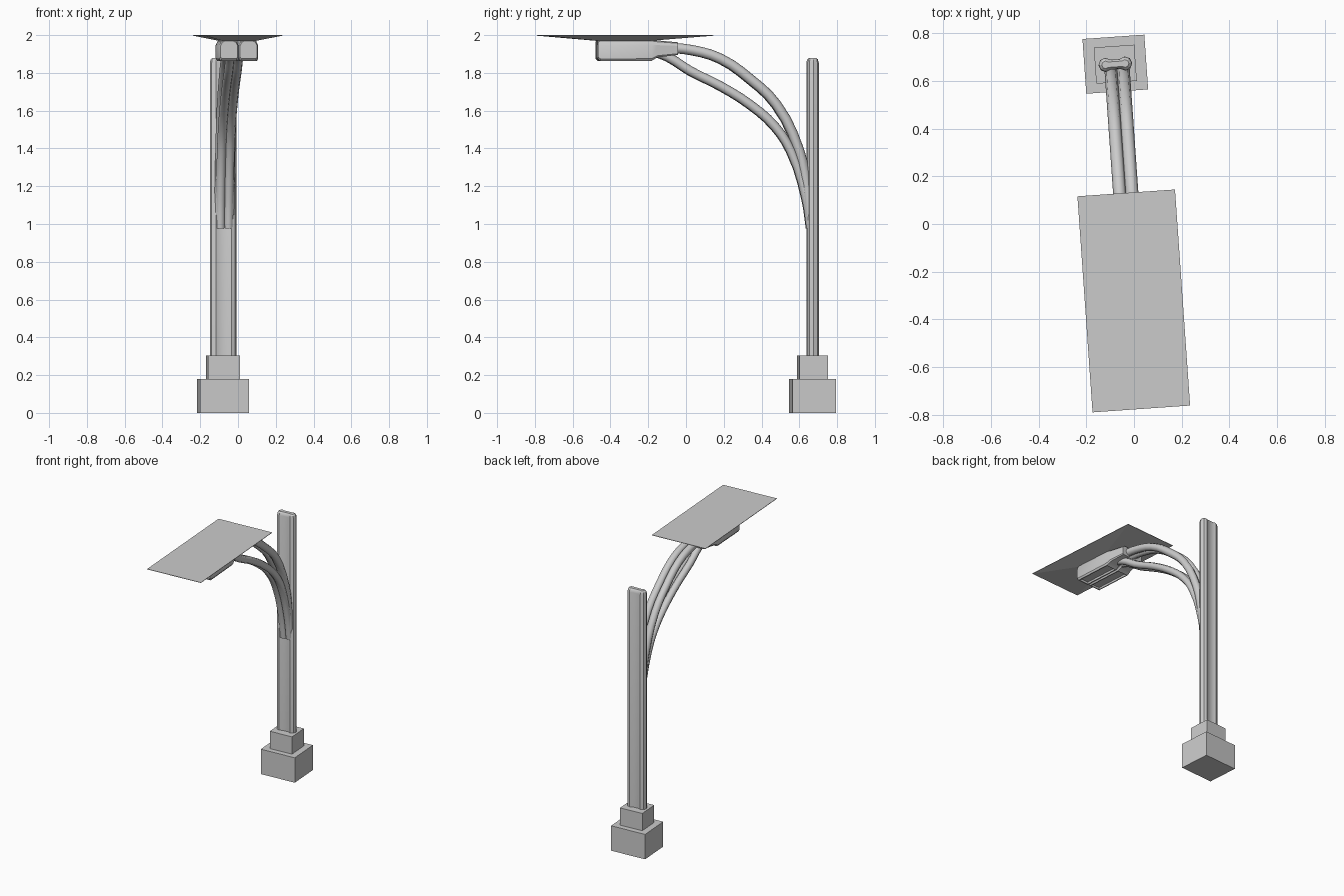
import bpy, bmesh, math
from mathutils import Matrix, Vector

if "Cube" in bpy.data.objects:
    bpy.data.objects.remove(bpy.data.objects["Cube"])

# whole lamp is turned slightly around z, panel centre is the local origin
PLACE = Matrix.Translation((-0.001, -0.3225, 0)) @ Matrix.Rotation(math.radians(4), 4, 'Z')
POLE = Vector((-0.008, 0.9955, 0))


def finish(name, bm, smooth=None):
    bmesh.ops.recalc_face_normals(bm, faces=bm.faces)
    bm.transform(PLACE)
    me = bpy.data.meshes.new(name)
    bm.to_mesh(me)
    bm.free()
    ob = bpy.data.objects.new(name, me)
    bpy.context.collection.objects.link(ob)
    if smooth:
        shade(ob, smooth)
    return ob


def shade(ob, angle):
    bpy.ops.object.select_all(action='DESELECT')
    ob.select_set(True)
    bpy.context.view_layer.objects.active = ob
    bpy.ops.object.shade_smooth_by_angle(angle=math.radians(angle))


def loft(rings):
    bm = bmesh.new()
    rows = [[bm.verts.new(p) for p in r] for r in rings]
    n = len(rows[0])
    for a, b in zip(rows, rows[1:]):
        for i in range(n):
            j = (i + 1) % n
            bm.faces.new((a[i], a[j], b[j], b[i]))
    bm.faces.new(rows[0])
    bm.faces.new(rows[-1])
    return bm


def rect(c, hx, hy, z):
    return [(c[0] + sx * hx, c[1] + sy * hy, z)
            for sx, sy in ((-1, -1), (1, -1), (1, 1), (-1, 1))]


# stepped footing
for name, hx, hy, z0, z1 in (("footing", 0.13, 0.115, 0, 0.18),
                             ("plinth", 0.085, 0.076, 0.18, 0.305)):
    finish(name, loft([rect(POLE, hx, hy, z0), rect(POLE, hx, hy, z1)]))


# twin-tube pole with a slim waist
def pole_ring(r, z):
    pts = []
    for side in (0, math.pi):
        for k in range(-3, 4):
            t = side + math.radians(k * 45)
            pts.append((POLE.x + math.cos(side) * 0.041 + r * math.cos(t),
                        POLE.y + r * math.sin(t), z))
    return pts


finish("pole", loft([pole_ring(0.03, 0.29), pole_ring(0.03, 1.855),
                     pole_ring(0.025, 1.872), pole_ring(0.016, 1.88)]), 30)

# curved support arms, (world y, z) paths
UPPER = [(0.655, 1.05), (0.635, 1.22), (0.595, 1.395), (0.475, 1.635), (0.34, 1.765),
         (0.18, 1.875), (0.03, 1.92), (-0.10, 1.932), (-0.2, 1.93)]
LOWER = [(0.66, 0.98), (0.637, 1.13), (0.555, 1.385), (0.47, 1.515), (0.34, 1.63),
         (0.18, 1.73), (0.02, 1.81), (-0.10, 1.885), (-0.2, 1.92)]


def arm(name, path, x, radius):
    cu = bpy.data.curves.new(name, 'CURVE')
    cu.dimensions = '3D'
    cu.bevel_depth = radius
    cu.bevel_resolution = 2
    cu.resolution_u = 3
    cu.use_fill_caps = True
    sp = cu.splines.new('BEZIER')
    sp.bezier_points.add(len(path) - 1)
    for bp, (y, z) in zip(sp.bezier_points, path):
        bp.co = PLACE @ Vector((x, y + 0.325, z))
        bp.handle_left_type = bp.handle_right_type = 'AUTO'
    ob = bpy.data.objects.new(name, cu)
    bpy.context.collection.objects.link(ob)
    bpy.ops.object.select_all(action='DESELECT')
    ob.select_set(True)
    bpy.context.view_layer.objects.active = ob
    bpy.ops.object.convert(target='MESH')
    shade(bpy.context.view_layer.objects.active, 50)


for side, s in (("left", -1), ("right", 1)):
    arm("upper_arm_" + side, UPPER, -0.002 + s * 0.026, 0.027)
    arm("lower_arm_" + side, LOWER, -0.002 + s * 0.022, 0.025)


# twin lamp housings with a tapered neck and recessed lens
def lamp_ring(cx, y, hw, zb, zt):
    h = zt - zb
    half = [(0.85, 0), (1, 0.1 * h), (1, 0.72 * h), (0.8, 0.92 * h), (0.4, h)]
    prof = half + [(-a, b) for a, b in reversed(half)]
    return [(cx + a * hw, y + 0.325, zb + b) for a, b in prof]


SECTIONS = [(-0.475, 0.045, 1.875, 1.97), (-0.462, 0.051, 1.862, 1.978),
            (-0.19, 0.051, 1.864, 1.978), (-0.16, 0.046, 1.882, 1.972),
            (-0.05, 0.032, 1.895, 1.962)]
for side, s in (("left", -1), ("right", 1)):
    bm = loft([lamp_ring(-0.005 + s * 0.052, *sec) for sec in SECTIONS])
    bmesh.ops.recalc_face_normals(bm, faces=bm.faces)
    lens = max((f for f in bm.faces if f.normal.z < -0.95), key=lambda f: f.calc_area())
    bmesh.ops.inset_region(bm, faces=[lens], thickness=0.01)
    bmesh.ops.inset_region(bm, faces=[lens], thickness=0.004, depth=-0.012)
    finish("lamp_housing_" + side, bm, 25)

# solar panel: flat top, shallow tapered underside
finish("solar_panel", loft([rect((-0.003, -0.01), 0.09, 0.14, 1.97),
                            rect((0, 0), 0.205, 0.454, 1.997),
                            rect((0, 0), 0.205, 0.454, 2.0)]))
